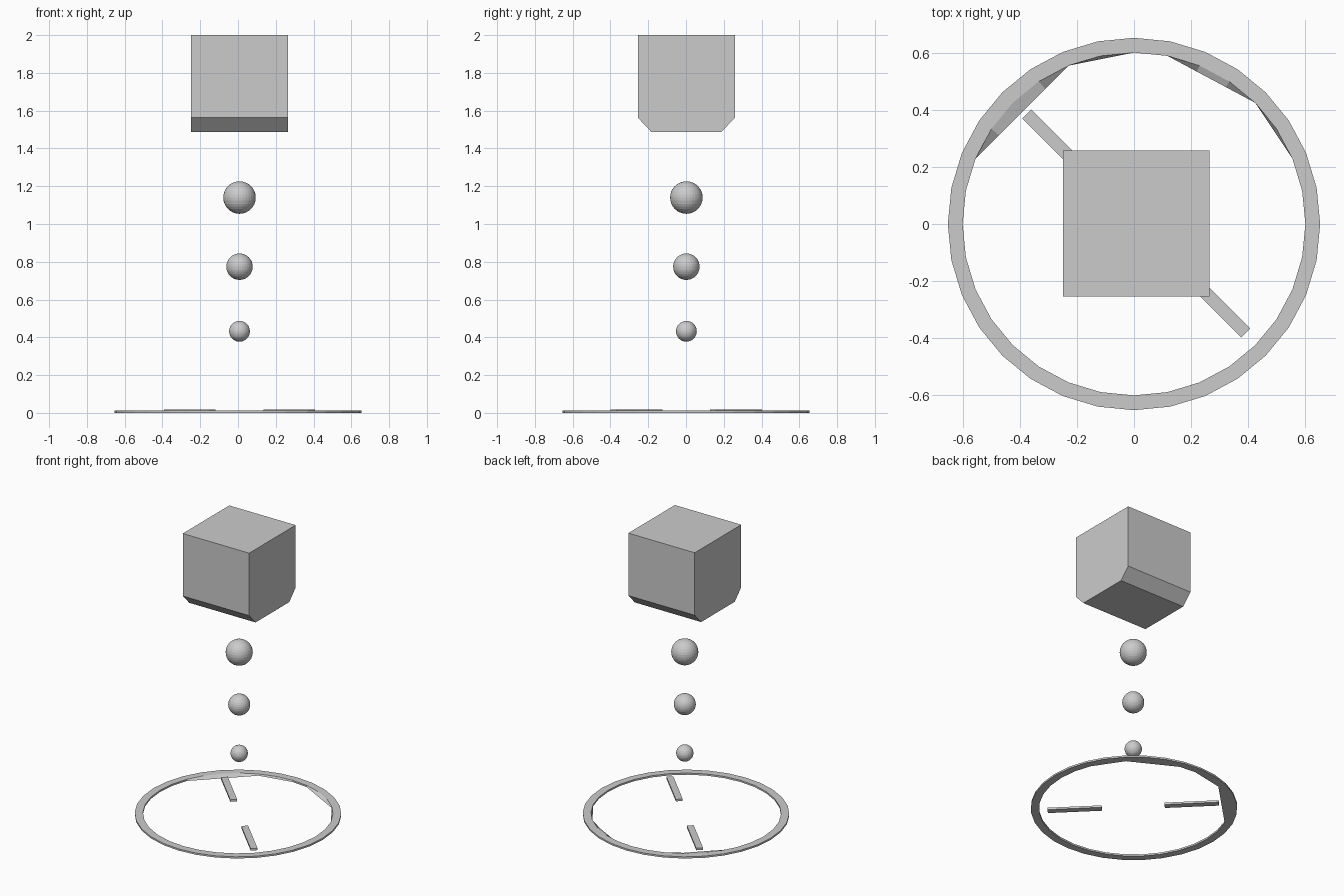
import bpy, bmesh, math
from mathutils import Vector, Matrix

if "Cube" in bpy.data.objects:
    bpy.data.objects.remove(bpy.data.objects["Cube"])

CX, CY = 0.008, 0.002  # shared axis of block, spheres and bars


def finish(name, bm):
    bmesh.ops.recalc_face_normals(bm, faces=bm.faces[:])
    mesh = bpy.data.meshes.new(name)
    bm.to_mesh(mesh)
    bm.free()
    obj = bpy.data.objects.new(name, mesh)
    bpy.context.collection.objects.link(obj)
    return obj


# Top block: (y, z) profile with two lower chamfers, extruded along x
def block():
    profile = [(-0.257, 2.0), (-0.257, 1.563), (-0.186, 1.488),
               (0.186, 1.488), (0.257, 1.563), (0.257, 2.0)]
    bm = bmesh.new()
    face = bm.faces.new([bm.verts.new((CX - 0.257, y + CY, z)) for y, z in profile])
    ext = bmesh.ops.extrude_face_region(bm, geom=[face])
    moved = [g for g in ext["geom"] if isinstance(g, bmesh.types.BMVert)]
    bmesh.ops.translate(bm, verts=moved, vec=(0.514, 0, 0))
    finish("head_block", bm)


# Floating spheres
def sphere(name, z, r):
    bm = bmesh.new()
    bmesh.ops.create_uvsphere(bm, u_segments=32, v_segments=16, radius=r,
                              matrix=Matrix.Translation((CX, CY, z)))
    finish(name, bm)


# Base ring: 32 sides; the lower inner edge is cut straight across in places
def ring():
    n, top, r_out, r_in = 32, 0.012, 0.655, 0.603

    def point(r, i, z):
        a = 2 * math.pi * i / n
        return Vector((r * math.cos(a), r * math.sin(a), z))

    rows = [[point(r_out, i, 0) for i in range(n)],
            [point(r_out, i, top) for i in range(n)],
            [point(r_in, i, top) for i in range(n)],
            [point(r_in, i, 0) for i in range(n)]]
    for a, b in [(2, 4), (4, 7), (8, 10), (10, 14)]:
        start, end = point(r_in, a, 0), point(r_in, b, 0)
        for i in range(a + 1, b):
            rows[3][i] = start.lerp(end, (i - a) / (b - a))
    bm = bmesh.new()
    loops = [[bm.verts.new(p) for p in row] for row in rows]
    for k in range(4):
        lo, hi = loops[k], loops[(k + 1) % 4]
        for i in range(n):
            j = (i + 1) % n
            bm.faces.new((lo[i], lo[j], hi[j], hi[i]))
    finish("base_ring", bm)


# Two flat diagonal bars inside the ring
def bar(name, angle):
    inner, outer, width, z0, z1 = 0.2, 0.545, 0.044, 0.003, 0.017
    mat = (Matrix.Translation((CX, CY, (z0 + z1) / 2))
           @ Matrix.Rotation(math.radians(angle), 4, 'Z')
           @ Matrix.Translation(((inner + outer) / 2, 0, 0))
           @ Matrix.Diagonal((outer - inner, width, z1 - z0, 1)))
    bm = bmesh.new()
    bmesh.ops.create_cube(bm, size=1, matrix=mat)
    finish(name, bm)


block()
for name, z, r in [("large_sphere", 1.14, 0.086),
                   ("middle_sphere", 0.774, 0.07),
                   ("small_sphere", 0.432, 0.055)]:
    sphere(name, z, r)
ring()
bar("front_bar", -45)
bar("back_bar", 135)
